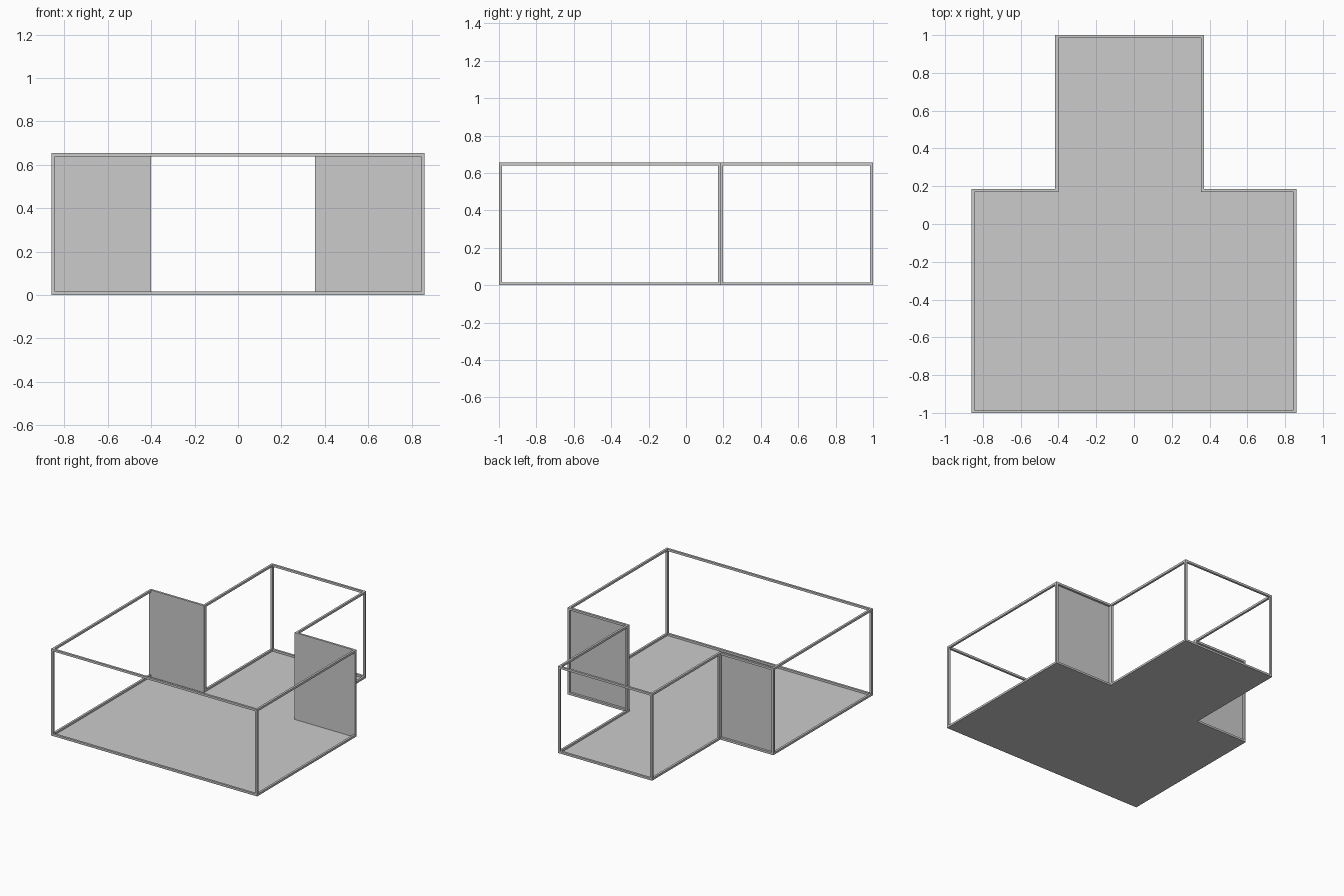
import bpy

if "Cube" in bpy.data.objects:
    bpy.data.objects.remove(bpy.data.objects["Cube"])

T = 0.016       # bar thickness
H = 0.655       # overall height
E = 0.001       # tiny gap so bars do not share a plane with the panels

# T-shaped plan, counter-clockwise
PLAN = [(-0.86, -1), (0.86, -1), (0.86, 0.186), (0.37, 0.186),
        (0.37, 1), (-0.417, 1), (-0.417, 0.186), (-0.86, 0.186)]


def make(name, verts, faces):
    mesh = bpy.data.meshes.new(name)
    mesh.from_pydata(verts, [], faces)
    mesh.update()
    obj = bpy.data.objects.new(name, mesh)
    bpy.context.collection.objects.link(obj)
    return obj


def box(name, a, b):
    lo = [min(p, q) for p, q in zip(a, b)]
    hi = [max(p, q) for p, q in zip(a, b)]
    v = [(x, y, z) for z in (lo[2], hi[2])
         for x, y in ((lo[0], lo[1]), (hi[0], lo[1]), (hi[0], hi[1]), (lo[0], hi[1]))]
    f = [(3, 2, 1, 0), (4, 5, 6, 7)]
    f += [(i, (i + 1) % 4, (i + 1) % 4 + 4, i + 4) for i in range(4)]
    return make(name, v, f)


def inset(points, t):
    """Offset a right-angled outline inwards."""
    out = []
    for i, (x, y) in enumerate(points):
        for px, py in ((points[i - 1], points[i]), (points[i], points[(i + 1) % len(points)])):
            dx, dy = py[0] - px[0], py[1] - px[1]
            if abs(dx) > abs(dy):
                y += t if dx > 0 else -t
            else:
                x += -t if dy > 0 else t
        out.append((x, y))
    return out


def rail_ring(name, z0, z1):
    n = len(PLAN)
    v = [(x, y, z) for ring, z in ((PLAN, z0), (INNER, z0), (INNER, z1), (PLAN, z1))
         for x, y in ring]
    f = []
    for k in range(4):
        a, b = k * n, (k + 1) % 4 * n
        f += [(a + i, b + i, b + (i + 1) % n, a + (i + 1) % n) for i in range(n)]
    obj = make(name, v, f)
    obj.data.flip_normals()
    return obj


INNER = inset(PLAN, T)

# Bottom and top rails
rail_ring("bottom_rail", E, T)
rail_ring("top_rail", H - T, H)

# Corner posts; the two inner corners also carry the end post of the narrow bay
for i, (o, n) in enumerate(zip(PLAN, INNER)):
    far = 0.199 if i in (3, 6) else o[1]
    box(f"corner_post_{i + 1}", (o[0], far, T), (n[0], n[1], H - T))

# Floor panel
make("floor", [(x, y, 0) for x, y in PLAN], [tuple(reversed(range(len(PLAN))))])

# Solid wall panels on the inner face of the step
for side, x0, x1 in (("left", PLAN[0][0], INNER[6][0]), ("right", INNER[3][0], PLAN[1][0])):
    y = INNER[3][1] - E
    make(f"{side}_wall", [(x0, y, 0), (x1, y, 0), (x1, y, H), (x0, y, H)], [(0, 1, 2, 3)])
